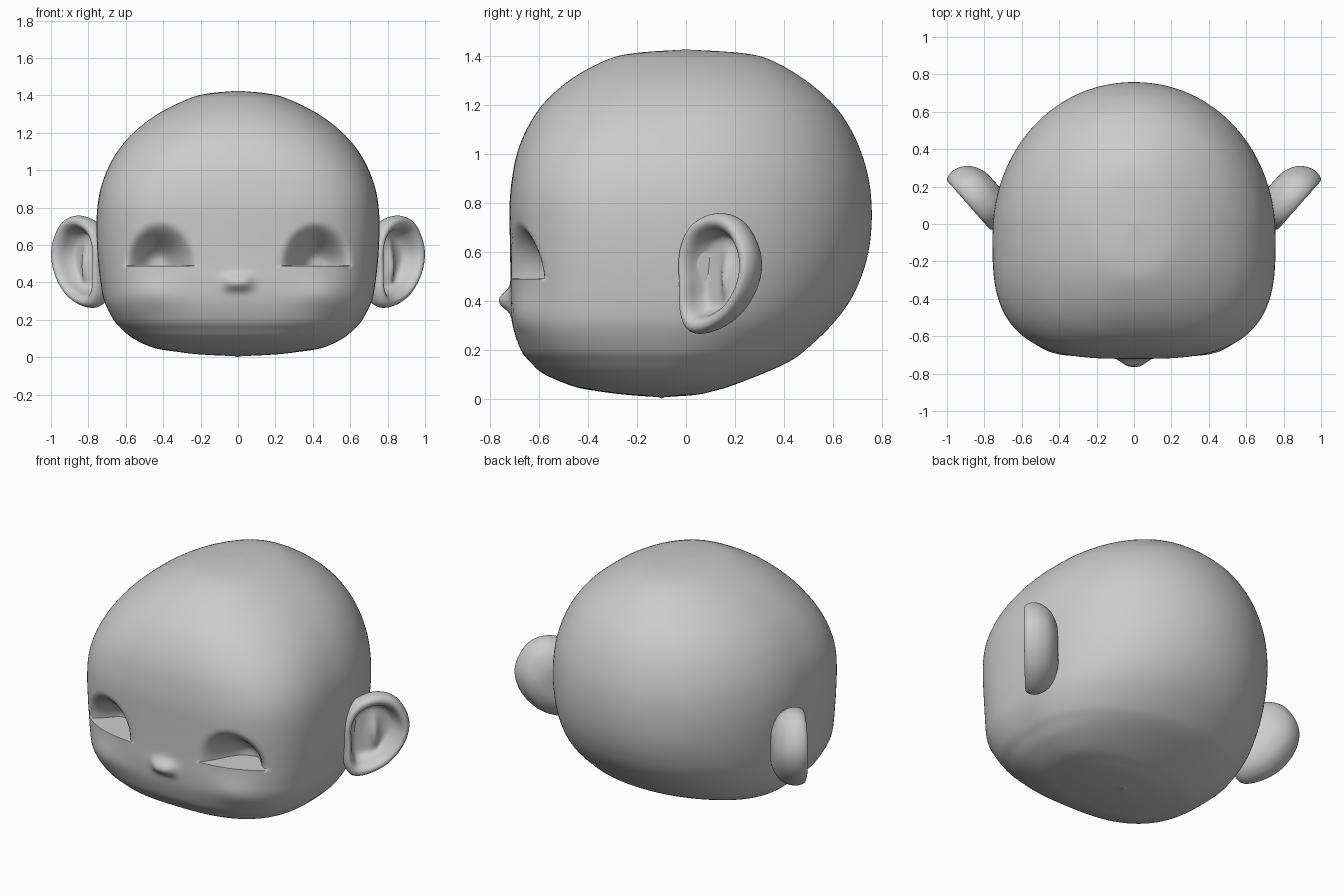
import bpy, bmesh, math
from mathutils import Vector

if "Cube" in bpy.data.objects:
    bpy.data.objects.remove(bpy.data.objects["Cube"])


def catmull(pts, steps, closed=False):
    """Smooth curve through points of any dimension."""
    n, out = len(pts), []
    get = (lambda i: pts[i % n]) if closed else (lambda i: pts[max(0, min(n - 1, i))])
    for i in range(n if closed else n - 1):
        for k in range(steps):
            t = k / steps
            out.append([0.5 * (2 * b + (c - a) * t + (2 * a - 5 * b + 4 * c - d) * t * t
                               + (3 * b - a - 3 * c + d) * t ** 3)
                        for a, b, c, d in zip(get(i - 1), get(i), get(i + 1), get(i + 2))])
    if not closed:
        out.append(list(pts[-1]))
    return out


def loft(name, rings):
    """Skin closed rings; collapsed end rings become poles."""
    bm = bmesh.new()
    vs = [[bm.verts.new(p) for p in ring] for ring in rings]
    n = len(vs[0])
    for a, b in zip(vs, vs[1:]):
        for i in range(n):
            j = (i + 1) % n
            bm.faces.new((a[i], a[j], b[j], b[i]))
    bmesh.ops.remove_doubles(bm, verts=bm.verts, dist=1e-5)
    bmesh.ops.recalc_face_normals(bm, faces=bm.faces)
    me = bpy.data.meshes.new(name)
    bm.to_mesh(me)
    bm.free()
    ob = bpy.data.objects.new(name, me)
    bpy.context.collection.objects.link(ob)
    bpy.ops.object.select_all(action='DESELECT')
    ob.select_set(True)
    bpy.context.view_layer.objects.active = ob
    bpy.ops.object.shade_smooth_by_angle(angle=math.radians(50))
    return ob


def smooth(t):
    t = max(0.0, min(1.0, t))
    return t * t * (3 - 2 * t)


# Head profile: height, half width, front y, back y
KEYS = [
    (0.005, 0.00, -0.10, -0.10), (0.015, 0.20, -0.24, 0.04), (0.03, 0.33, -0.36, 0.11),
    (0.05, 0.45, -0.46, 0.18), (0.10, 0.56, -0.58, 0.31), (0.15, 0.62, -0.636, 0.42),
    (0.20, 0.665, -0.675, 0.49), (0.30, 0.715, -0.708, 0.595), (0.40, 0.735, -0.717, 0.67),
    (0.50, 0.747, -0.717, 0.717), (0.60, 0.754, -0.718, 0.745), (0.70, 0.757, -0.72, 0.757),
    (0.80, 0.752, -0.72, 0.757), (0.90, 0.735, -0.71, 0.745), (1.00, 0.70, -0.69, 0.717),
    (1.10, 0.645, -0.65, 0.672), (1.20, 0.56, -0.585, 0.602), (1.30, 0.43, -0.475, 0.487),
    (1.38, 0.27, -0.33, 0.35), (1.41, 0.16, -0.21, 0.23), (1.425, 0.00, 0.0, 0.0)]
EYE_Z = 0.49


def sculpt(x, y, z):
    """Offset along y for eye sockets, cheeks and nose."""
    if y > -0.3:
        return 0.0
    ax = abs(x)
    off = 0.0
    if z > EYE_Z:
        e = math.hypot((ax - 0.42) / 0.20, (z - EYE_Z) / 0.24)
        off += 0.2 * smooth((1 - e) * 1.15)
    off -= 0.02 * math.exp(-((ax - 0.46) / 0.14) ** 2 - ((z - 0.34) / 0.08) ** 2)
    off -= 0.047 * math.exp(-(abs(x) / 0.075) ** 3 - (abs(z - 0.40) / 0.04) ** 2.4)
    return off


def head_ring(key, count=300):
    z, w, yf, yb = key
    cy = -0.1 + 0.03 * smooth(z / 0.5) + 0.07 * smooth((z - 0.8) / 0.625)
    cy = max(yf, min(yb, cy))
    n_front = 3.1 - 0.8 * smooth((z - 0.8) / 0.6) - 0.5 * smooth((0.3 - z) / 0.3)
    n_back = 2.05
    ring = []
    for i in range(count):
        a = 2 * math.pi * i / count
        c, s = math.cos(a), math.sin(a)
        n, d = (n_front, cy - yf) if s < 0 else (n_back, yb - cy)
        r = (abs(c) ** n + abs(s) ** n) ** (-1 / n)
        x, y = w * r * c, cy + d * r * s
        ring.append((x, y + sculpt(x, y, z), z))
    return ring


# Head, with a tight pair of rings along the lower eyelid
levels = catmull(KEYS, 7)
levels = [k for k in levels if abs(k[0] - EYE_Z) > 0.005]
hi = next(i for i, k in enumerate(levels) if k[0] > EYE_Z)
a, b = levels[hi - 1], levels[hi]
for z in (EYE_Z + 0.001, EYE_Z - 0.002):
    t = (z - a[0]) / (b[0] - a[0])
    levels.insert(hi, [p + (q - p) * t for p, q in zip(a, b)])
levels[0][0] = 0.0
loft("head", [head_ring(k) for k in levels])

# Ears: outline in the ear plane, section from back centre over the rim into the bowl
OUTLINE = catmull([(0.0, 0.45), (0.0, 0.60), (0.06, 0.71), (0.18, 0.757), (0.29, 0.73),
                   (0.36, 0.64), (0.38, 0.54), (0.345, 0.43), (0.26, 0.33), (0.15, 0.275),
                   (0.05, 0.27), (0.005, 0.34)], 7, closed=True)
SECTION = catmull([(0, -0.16), (0.45, -0.155), (0.78, -0.12), (0.95, -0.07), (1.0, -0.02),
                   (0.95, 0.02), (0.84, 0.028), (0.74, 0.005), (0.66, -0.045),
                   (0.55, -0.075), (0.3, -0.08), (0, -0.08)], 5)
CENTER = (0.165, 0.51)


def ear_point(side, u, v, w):
    return Vector((side * (0.74 + 0.66 * u + 0.75 * w), -0.02 + 0.75 * u - 0.66 * w, v))


for side, name in ((1, "ear_left"), (-1, "ear_right")):
    rings = []
    for k, (s, w) in enumerate(SECTION):
        ring = []
        for ou, ov in OUTLINE:
            u = CENTER[0] + (ou - CENTER[0]) * s
            v = CENTER[1] + (ov - CENTER[1]) * s
            # soft inner fold on the bowl floor
            fold = 0.0
            if k > 35:
                fold = 0.035 * math.exp(-((u - 0.19) / 0.03) ** 2 - ((v - 0.49) / 0.10) ** 2)
            ring.append(ear_point(side, u, v, w + fold))
        rings.append(ring)
    loft(name, rings)
